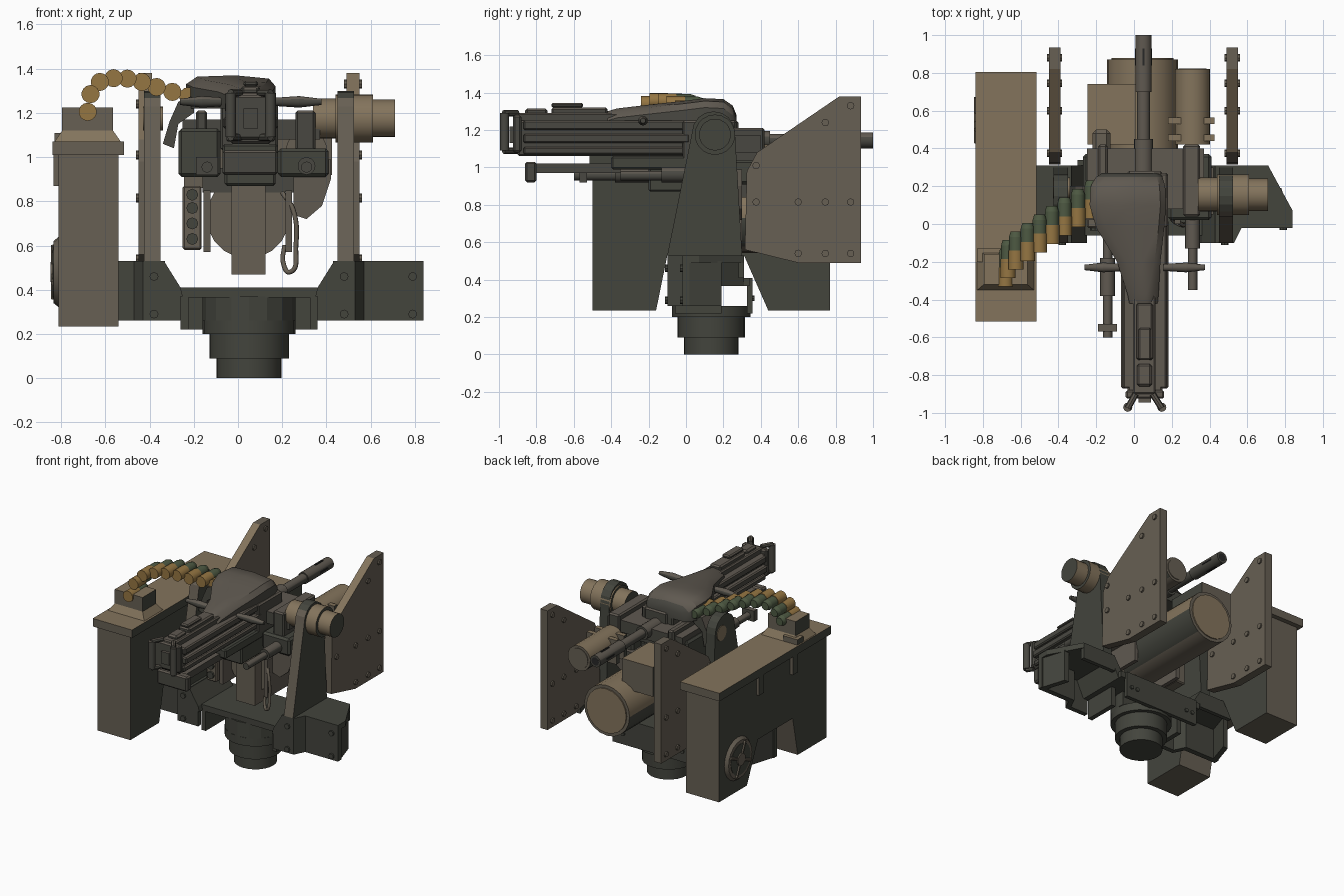
import bpy, bmesh, math
from mathutils import Vector

if "Cube" in bpy.data.objects:
    bpy.data.objects.remove(bpy.data.objects["Cube"])
CX = 0.05  # centre line of the mount


def material(name, r, g, b):
    m = bpy.data.materials.new(name)
    m.use_nodes = True
    m.diffuse_color = (r, g, b, 1)
    m.node_tree.nodes["Principled BSDF"].inputs["Base Color"].default_value = (r, g, b, 1)
    return m


GREEN = material("dark_green", .056, .058, .046)
TAUPE = material("taupe", .135, .115, .087)
TAN = material("tan", .23, .175, .108)
METAL = material("gun_grey", .066, .064, .053)
WORN = material("worn_gun_grey", .115, .1, .081)
BRASS = material("brass", .3, .18, .055)
TIP = material("round_green", .075, .1, .055)
BLACK = material("near_black", .02, .02, .02)


def recolour(ob, mat, rule):
    ob.data.materials.append(mat)
    for f in ob.data.polygons:
        if rule(f.normal):
            f.material_index = len(ob.data.materials) - 1


def weathered(ob):
    """Dark green flanks and a tan top on a taupe part."""
    recolour(ob, GREEN, lambda n: abs(n.x) > .5)
    recolour(ob, TAN, lambda n: n.z > .1)


def finish(name, bm, mat, smooth=False, bevel=0):
    bmesh.ops.recalc_face_normals(bm, faces=bm.faces)
    me = bpy.data.meshes.new(name)
    bm.to_mesh(me)
    bm.free()
    ob = bpy.data.objects.new(name, me)
    bpy.context.collection.objects.link(ob)
    me.materials.append(mat)
    if mat == METAL:
        recolour(ob, WORN, lambda n: n.z > .4)
    if smooth:
        bpy.ops.object.select_all(action='DESELECT')
        ob.select_set(True)
        bpy.context.view_layer.objects.active = ob
        bpy.ops.object.shade_smooth_by_angle(angle=math.radians(35))
    if bevel:
        mod = ob.modifiers.new("bevel", 'BEVEL')
        mod.width, mod.segments = bevel, 1
    return ob


def loft(name, rings, mat, smooth=False, bevel=0):
    bm = bmesh.new()
    loops = [[bm.verts.new(c) for c in ring] for ring in rings]
    n = len(loops[0])
    for a, b in zip(loops, loops[1:]):
        for i in range(n):
            bm.faces.new((a[i], a[(i + 1) % n], b[(i + 1) % n], b[i]))
    bm.faces.new(loops[0])
    bm.faces.new(loops[-1])
    return finish(name, bm, mat, smooth, bevel)


def prism(name, pts, axis, a, b, mat, bevel=0):
    """Extrude a flat outline along an axis from a to b."""
    place = {'x': lambda u, v, w: (w, u, v), 'y': lambda u, v, w: (u, w, v),
             'z': lambda u, v, w: (u, v, w)}[axis]
    return loft(name, [[place(u, v, w) for u, v in pts] for w in (a, b)], mat, False, bevel)


def box(name, x0, x1, y0, y1, z0, z1, mat, bevel=0):
    return prism(name, [(x0, y0), (x1, y0), (x1, y1), (x0, y1)], 'z', z0, z1, mat, bevel)


def cyl(name, p, q, r, mat, r2=None, n=16):
    p, q = Vector(p), Vector(q)
    bm = bmesh.new()
    bmesh.ops.create_cone(bm, cap_ends=True, segments=n, radius1=r,
                          radius2=r if r2 is None else r2, depth=(q - p).length)
    rot = (q - p).to_track_quat('Z', 'Y').to_matrix()
    bmesh.ops.transform(bm, matrix=rot.to_4x4(), verts=bm.verts)
    bmesh.ops.translate(bm, vec=(p + q) / 2, verts=bm.verts)
    return finish(name, bm, mat, n > 10)


def arc(cx, cy, r, start, n=8):
    return [(cx + r * math.cos(start + i * math.pi / n), cy + r * math.sin(start + i * math.pi / n))
            for i in range(n + 1)]


# Turning pedestal, with a front half collar under the deck
for i, (r, z0, z1) in enumerate([(.147, 0, .1), (.18, .09, .2), (.21, .2, .26)]):
    cyl(f"pedestal_ring_{i}", (CX, .135, z0), (CX, .135, z1), r, GREEN, n=24)
prism("pedestal_collar", arc(CX, .135, .21, math.pi) + [(CX + .21, .19), (CX - .21, .19)], 'z', .26, .37, GREEN)
box("frame_deck", CX - .35, CX + .35, -.06, .34, .365, .41, GREEN)
box("frame_rear_beam", CX - .31, CX + .31, .325, .355, .22, .41, GREEN)
for x in (-.27, -.22, .22, .27):
    cyl("beam_bolt", (CX + x, .35, .3), (CX + x, .365, .3), .015, GREEN, n=8)

# Brackets, arms and shields on both sides
shield = [(.315, .56), (.6, .49), (.935, .49), (.935, 1.38), (.82, 1.38), (.38, 1.08), (.325, .98)]
bolts = [(.375, 1.01), (.745, 1.24), (.88, 1.33)] + [(y, .815) for y in (.375, .6, .745, .88)] \
    + [(y, .54) for y in (.6, .745, .88)]
for s, tag in ((1, "left"), (-1, "right")):
    def part(name, pts, axis, a, b):
        return prism(f"{name}_{tag}", [(CX + s * u, v) for u, v in pts], axis, a, b, GREEN)

    part("bracket_top", [(.38, -.1), (.48, -.1), (.52, -.02), (.79, -.02), (.79, .07), (.66, .31), (.38, .31)],
         'z', .49, .53)
    part("bracket_front", [(.31, .26), (.31, .41), (.385, .53), (.48, .53), (.48, .26)], 'y', -.1, -.065)
    part("bracket_slope", [(.3, .37), (.31, .41), (.385, .53), (.425, .53), (.35, .37)], 'y', -.1, .31)
    part("bracket_outer", [(.48, -.1), (.52, -.02), (.79, -.02), (.79, .02), (.5, .02), (.46, -.065)], 'z', .26, .53)
    part("bracket_end", [(.75, 0), (.79, 0), (.73, .19), (.69, .19)], 'z', .26, .5)
    part("bracket_inner", [(.275, -.06), (.31, -.06), (.31, .19), (.275, .19)], 'z', .22, .41)
    part("bracket_rear", [(.38, .28), (.66, .28), (.66, .31), (.38, .31)], 'z', .41, .53)
    X = lambda d: CX + s * d
    for x, y in ((.43, -.1), (.74, -.02)):
        for z in (.29, .46):
            cyl(f"bracket_bolt_{tag}", (X(x), y, z), (X(x), y - .012, z), .02, GREEN, n=8)
    a = prism(f"arm_{tag}", [(-.1, .53), (.3, .53)] + arc(.147, 1.185, .115, 0), 'x', X(.4), X(.475), GREEN)
    recolour(a, TAUPE, lambda n: n.y < -.7)
    plate = prism(f"shield_{tag}", shield, 'x', X(.44), X(.5), TAUPE)
    recolour(plate, TAN, lambda n: n.z > .6 and n.y < -.1)
    for y, z in bolts:
        cyl(f"shield_bolt_{tag}", (X(.43), y, z), (X(.511), y, z), .02, TAUPE, n=8)

# Tilt motor and opposite trunnion
for i, (a, b, r) in enumerate([(.34, .46, .09), (.44, .61, .108), (.6, .71, .085)]):
    m = cyl(f"tilt_motor_{i}", (a, .155, 1.175), (b, .155, 1.175), r, TAN, n=20)
    recolour(m, GREEN, lambda n: abs(n.x) > .75)
cyl("right_trunnion", (-.43, .19, 1.175), (-.34, .19, 1.175), .055, TAN)

# Ammunition box with notched underside
weathered(prism("ammo_box", [(-.5, .235), (-.16, .235), (-.1, .53), (.31, .53), (.44, .235), (.77, .235),
                             (.77, 1.02), (-.5, 1.02)], 'x', -.812, -.54, TAUPE))
weathered(box("ammo_lid", -.84, -.515, -.515, .805, 1.01, 1.07, TAUPE))
ring = lambda x, y, z: [(-.68 - x, -.24 - y, z), (-.68 + x, -.24 - y, z), (-.68 + x, -.24 + y, z), (-.68 - x, -.24 + y, z)]
weathered(loft("ammo_outlet", [ring(.15, .11, 1.07), ring(.115, .08, 1.12), ring(.115, .08, 1.225)], TAUPE))
weathered(box("outlet_step", -.83, -.71, -.2, -.13, 1.06, 1.11, TAUPE))
cyl("box_wheel_plate", (-.81, .55, .48), (-.835, .55, .48), .16, TAUPE, .14, 20)
cyl("box_wheel_recess", (-.83, .55, .48), (-.838, .55, .48), .115, GREEN, n=20)
cyl("box_wheel_hub", (-.83, .55, .48), (-.847, .55, .48), .045, TAUPE)
for t in (.4, 1.97, 3.54, 5.11):
    cyl("box_wheel_spoke", (-.836, .55, .48), (-.836, .55 + .13 * math.cos(t), .48 + .13 * math.sin(t)), .012, TAUPE, n=6)
for y in (-.1, .3):
    weathered(box("lid_latch", -.835, -.81, y - .03, y + .03, .87, 1.01, TAUPE))

# Curved belt of rounds
path = [(-.68, 1.205), (-.667, 1.285), (-.625, 1.34), (-.563, 1.357), (-.5, 1.355), (-.435, 1.34),
        (-.368, 1.317), (-.297, 1.295), (-.225, 1.275)]
for i, (x, z) in enumerate(path):
    y = -.25 + .045 * i
    cyl("round_case", (x, y - .08, z), (x, y + .02, z), .041, BRASS, n=14)
    cyl("round_collar", (x, y + .02, z), (x, y + .09, z), .038, TIP, n=14)
    cyl("round_tip", (x, y + .09, z), (x, y + .12, z), .038, TIP, .029, 14)

# Feed cover with a swollen feed side
stations = [(-.42, -.025, .125, 1.3), (-.37, -.035, .13, 1.315), (-.2, -.09, .14, 1.335), (-.02, -.2, .16, 1.355),
            (.1, -.235, .17, 1.37), (.2, -.23, .165, 1.365), (.25, -.2, .15, 1.33), (.27, -.17, .13, 1.28)]
loft("feed_cover", [[(a, y, 1.22), (a, y, z - .04), (a + .05, y, z - .006), ((a + c) / 2 + .02, y, z),
                     (c - .03, y, z - .015), (c, y, z - .05), (c, y, 1.22)] for y, a, c, z in stations], METAL, True)
prism("feed_chute", [(-.34, 1.06), (-.29, 1.04), (-.27, 1.15), (-.2, 1.2), (-.2, 1.28), (-.27, 1.25), (-.31, 1.16)],
      'y', .02, .2, METAL)

# Receiver, rails and top strip
box("receiver", -.035, .15, -.9, .28, 1.06, 1.25, METAL, .01)
box("receiver_front", -.08, .18, -.02, .27, 1.03, 1.25, METAL, .01)
for s in (-1, 1):
    for z0, z1, d in ((1.07, 1.11, .11), (1.13, 1.18, .125), (1.2, 1.25, .115)):
        box("side_rail", CX + .007 - d * (s < 0), CX + .007 + d * (s > 0), -.87, .02, z0, z1, METAL, .008)
box("receiver_top", -.005, .115, -.9, -.3, 1.24, 1.29, METAL, .008)
box("rear_sight_base", .012, .1, -.72, -.42, 1.28, 1.32, METAL, .01)
box("rear_sight", .025, .09, -.72, -.55, 1.32, 1.345, METAL, .008)
box("rear_latch", .015, .095, -.86, -.74, 1.28, 1.315, METAL, .012)
box("back_plate", -.045, .16, -.925, -.88, 1.08, 1.28, METAL, .01)

# Twin spade grips
for x in (-.033, .147):
    cyl("grip", (x, -.97, 1.09), (x, -.97, 1.29), .024, METAL, n=12)
    for z in (1.09, 1.29):
        cyl("grip_arm", (x, -.975, z), (CX + (x - CX) * .5, -.9, z), .017, METAL, n=8)
box("trigger", .025, .09, -.945, -.92, 1.13, 1.22, METAL)

# Barrel and slotted muzzle
for a, b, r in ((.25, .45, .05), (.45, .72, .034), (.7, 1.0, .043)):
    cyl("barrel", (CX, a, 1.145), (CX, b, 1.145), r, METAL)
cyl("bore", (CX, .99, 1.145), (CX, 1.0005, 1.145), .03, BLACK)
for x, z in ((0, .041), (0, -.041), (.041, 0), (-.041, 0)):
    box("muzzle_slot", CX + x - .005, CX + x + .005, .84, .93, 1.14 + z, 1.15 + z, BLACK)

# Charging handles and guide rods
for s in (-1, 1):
    x = CX + .007
    cyl("charging_handle", (x + s * .1, -.23, 1.25), (x + s * .22, -.23, 1.25), .018, METAL, .026, 12)
    cyl("charging_tip", (x + s * .22, -.23, 1.25), (x + s * .32, -.23, 1.25), .026, METAL, .014, 12)
for x, y in ((-.14, -.6), (.31, -.35)):
    cyl("guide_rod", (x, y, .955), (x, .1, .955), .025, METAL, n=12)
    cyl("guide_rod_collar", (x, y + .22, .96), (x, y + .42, .96), .04, METAL, n=12)
box("rod_bracket", -.19, -.09, -.57, -.53, .92, 1.0, METAL)

# Cradle below the gun
box("cradle_floor", -.07, .18, -.4, .3, .99, 1.06, GREEN, .01)
box("cradle_stop", -.07, .18, -.86, -.8, .92, 1.03, METAL, .01)
box("cradle_bar", -.02, .13, -.82, -.35, .97, 1.02, METAL)
box("cradle_rear", -.06, .17, -.2, .3, .87, 1.0, GREEN, .01)
for x0, x1, top in ((-.27, -.08, 1.13), (.18, .41, 1.04)):
    box("cradle_cheek", x0, x1, .02, .37, .91, top, GREEN, .015)
    box("cradle_upper", x0 + .08, x1 - .06, .04, .42, 1.0, 1.21, METAL, .01)
box("cradle_beam", -.25, .37, .08, .4, 1.08, 1.17, METAL)
box("rear_tube", -.22, -.125, .13, .5, 1.04, 1.14, TAUPE, .02)
prism("cradle_horn", [(.25, .74), (.31, .72), (.38, .78), (.42, .9), (.42, .99), (.25, .99)], 'y', .05, .3, WORN)

# Sensor cluster
weathered(cyl("main_sensor", (CX - .005, .1, .73), (CX - .005, .87, .73), .188, TAUPE, n=20))
cyl("main_lens", (CX - .005, .86, .73), (CX - .005, .878, .73), .165, TAN, n=20)
weathered(cyl("small_sensor", (.31, .42, 1.03), (.31, .82, 1.03), .093, TAUPE, n=20))
cyl("small_lens", (.31, .81, 1.03), (.31, .824, 1.03), .075, TAUPE, n=20)
for y in (.44, .53):
    weathered(box("sensor_clamp", .18, .425, y, y + .035, .92, 1.1, TAUPE))
weathered(box("sensor_box", -.245, .01, .42, .74, .86, 1.08, TAUPE))
box("sensor_column", -.03, .125, .02, .16, .47, .9, TAUPE)
box("sensor_hanger", -.16, .25, .1, .4, .84, .95, METAL)
for x in (-.14, .23):
    box("sensor_side_rail", x - .015, x + .015, 0, .3, .57, .85, WORN)
box("control_box", -.25, -.165, -.02, .25, .58, .87, TAUPE, .008)
for z in (.63, .7, .77, .83):
    cyl("control_plug", (-.207, -.02, z), (-.207, -.035, z), .027, GREEN, n=8)

# Hanging cable
cu = bpy.data.curves.new("cable", 'CURVE')
cu.dimensions, cu.bevel_depth, cu.bevel_resolution = '3D', .011, 2
loop = [(.2, .04, .84), (.25, 0, .76), (.262, 0, .6), (.235, 0, .48), (.205, .02, .52), (.21, .04, .6)]
sp = cu.splines.new('BEZIER')
sp.bezier_points.add(len(loop) - 1)
for bp, c in zip(sp.bezier_points, loop):
    bp.co = c
    bp.handle_left_type = bp.handle_right_type = 'AUTO'
cu.materials.append(TAUPE)
bpy.context.collection.objects.link(bpy.data.objects.new("cable", cu))
